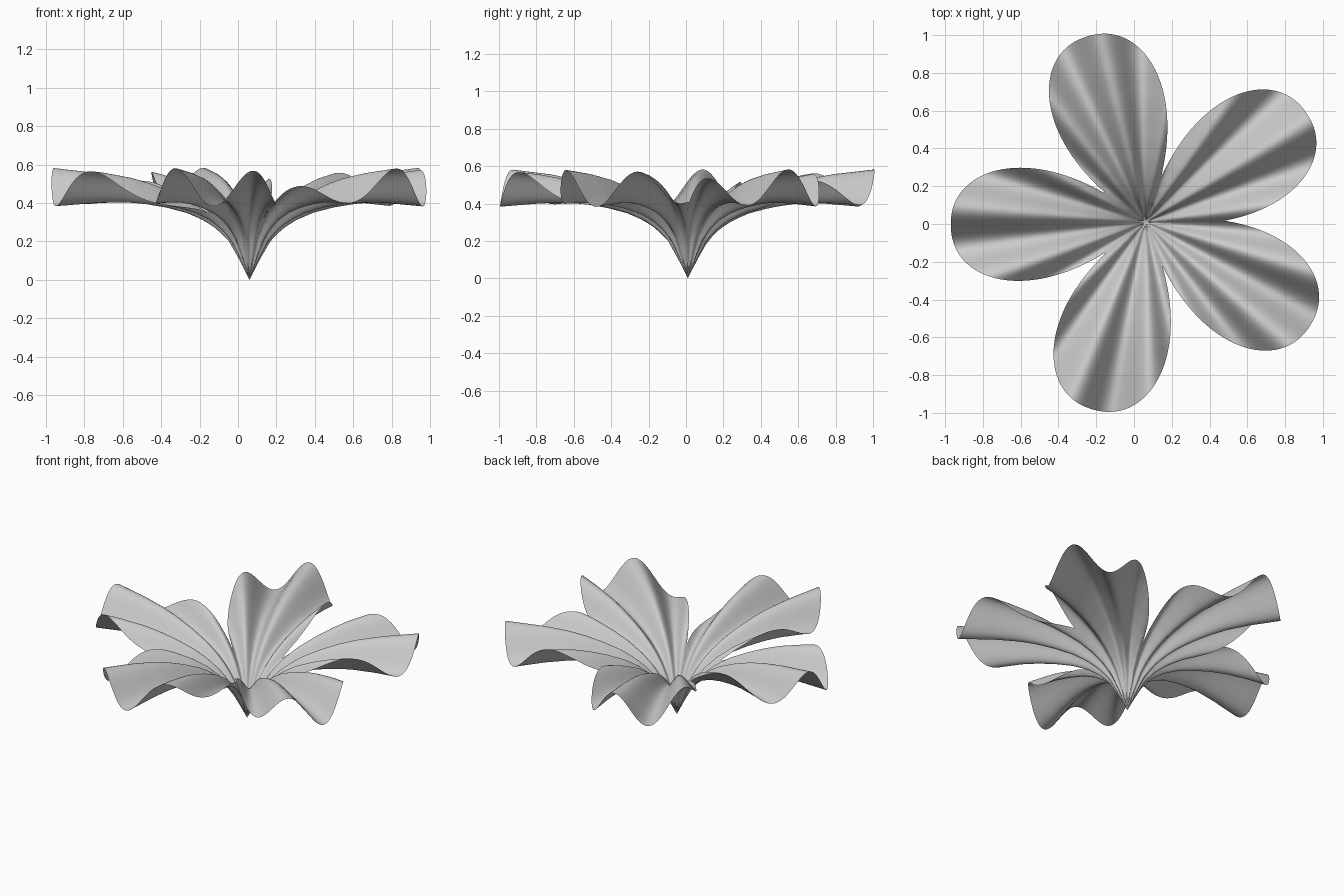
import bpy, bmesh
from math import sin, cos, radians, pi

if "Cube" in bpy.data.objects:
    bpy.data.objects.remove(bpy.data.objects["Cube"])

CX, CY = 0.06, 0.01          # throat of the flower
REACH = 1.03                 # petal length
PERIOD = 73.5                # degrees per petal, slightly over a fifth so the ends overlap
START, END = -2.75, 368.5
RINGS, STEPS = 28, 380

# base height of the trumpet against radius
PROFILE = [(0, 0), (0.05, 0.105), (0.11, 0.215), (0.17, 0.28), (0.24, 0.333), (0.33, 0.381),
           (0.44, 0.42), (0.55, 0.449), (0.65, 0.467), (0.8, 0.479), (1.04, 0.483)]


def base_height(r):
    for (r0, z0), (r1, z1) in zip(PROFILE, PROFILE[1:]):
        if r <= r1:
            return z0 + (z1 - z0) * (r - r0) / (r1 - r0)
    return PROFILE[-1][1]


def rim_radius(deg):
    # long at the petal axis, short in the notch between petals
    u = abs(((deg - START) % PERIOD) / PERIOD * 2 - 1)
    return REACH * (1 - 0.76 * u ** 2.3)


def height(r, deg):
    # fifteen radial pleats that deepen outwards
    return base_height(r) + 0.0975 * r * sin(15 * radians(deg - 1.5))


# single pleated sheet swept around the throat
bm = bmesh.new()
centre = bm.verts.new((CX, CY, 0))
previous = None
for i in range(STEPS + 1):
    deg = START + (END - START) * i / STEPS
    a, rim = radians(deg), rim_radius(deg)
    row = [centre]
    for j in range(1, RINGS + 1):
        r = rim * j / RINGS
        row.append(bm.verts.new((CX + r * cos(a), CY + r * sin(a), height(r, deg))))
    if previous:
        bm.faces.new((centre, previous[1], row[1]))
        for j in range(1, RINGS):
            bm.faces.new((previous[j], previous[j + 1], row[j + 1], row[j]))
    previous = row

mesh = bpy.data.meshes.new("flower_petals")
bm.to_mesh(mesh)
bm.free()
flower = bpy.data.objects.new("flower_petals", mesh)
bpy.context.collection.objects.link(flower)
bpy.context.view_layer.objects.active = flower
flower.select_set(True)
bpy.ops.object.shade_smooth_by_angle(angle=radians(40))
